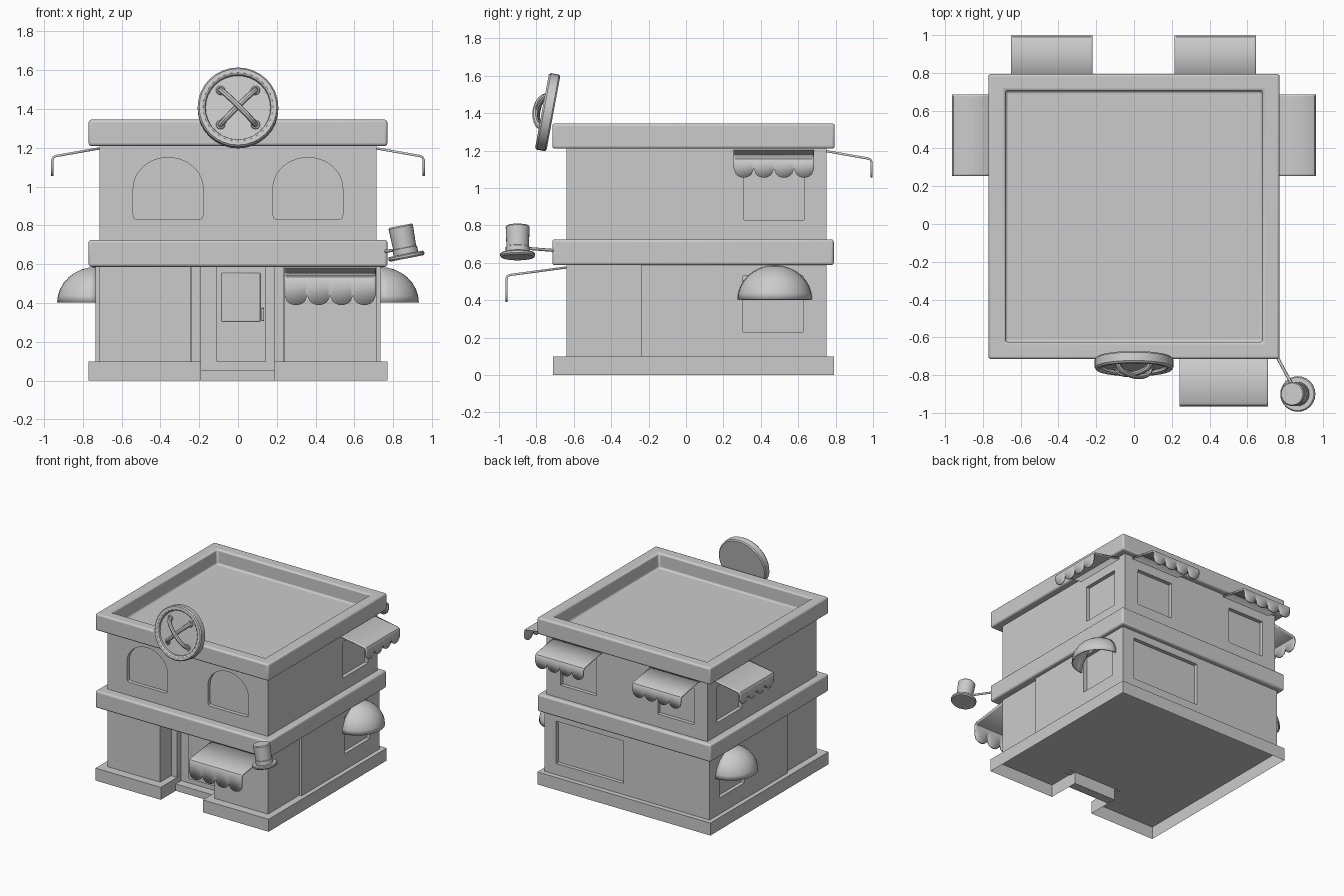
import bpy, bmesh, math
from mathutils import Matrix, Vector

if "Cube" in bpy.data.objects:
    bpy.data.objects.remove(bpy.data.objects["Cube"])


def finish(name, bm, smooth=False):
    bmesh.ops.recalc_face_normals(bm, faces=bm.faces)
    me = bpy.data.meshes.new(name)
    bm.to_mesh(me)
    bm.free()
    ob = bpy.data.objects.new(name, me)
    bpy.context.collection.objects.link(ob)
    if smooth:
        shade(ob)
    return ob


def shade(ob):
    bpy.ops.object.select_all(action='DESELECT')
    bpy.context.view_layer.objects.active = ob
    ob.select_set(True)
    bpy.ops.object.shade_smooth_by_angle(angle=math.radians(35))


def add_prism(bm, pts, a, b, mat=Matrix(), bottom=True):
    lo = [bm.verts.new(mat @ Vector((x, y, a))) for x, y in pts]
    hi = [bm.verts.new(mat @ Vector((x, y, b))) for x, y in pts]
    n = len(pts)
    for i in range(n):
        bm.faces.new((lo[i], lo[(i + 1) % n], hi[(i + 1) % n], hi[i]))
    bm.faces.new(hi)
    if bottom:
        bm.faces.new(lo[::-1])


def rect(x0, x1, y0, y1):
    return [(x0, y0), (x1, y0), (x1, y1), (x0, y1)]


def box(name, x0, x1, y0, y1, z0, z1, bevel=0):
    bm = bmesh.new()
    add_prism(bm, rect(x0, x1, y0, y1), z0, z1)
    ob = finish(name, bm)
    if bevel:
        m = ob.modifiers.new("bevel", 'BEVEL')
        m.width, m.segments = bevel, 3
        shade(ob)
    return ob


def lathe(name, prof, n):
    bm = bmesh.new()
    rings = []
    for r, h in prof:
        if r == 0:
            rings.append([bm.verts.new((0, 0, h))] * n)
        else:
            rings.append([bm.verts.new((r * math.cos(2 * math.pi * i / n),
                                        r * math.sin(2 * math.pi * i / n), h)) for i in range(n)])
    for A, B in zip(rings, rings[1:]):
        for i in range(n):
            j = (i + 1) % n
            bm.faces.new(list(dict.fromkeys((A[i], A[j], B[j], B[i]))))
    return finish(name, bm, True)


def tube(name, pts, radius):
    cu = bpy.data.curves.new(name, 'CURVE')
    cu.dimensions, cu.bevel_depth, cu.bevel_resolution, cu.use_fill_caps = '3D', radius, 2, True
    sp = cu.splines.new('POLY')
    sp.points.add(len(pts) - 1)
    for p, c in zip(sp.points, pts):
        p.co = (*c, 1)
    ob = bpy.data.objects.new(name, cu)
    bpy.context.collection.objects.link(ob)
    bpy.ops.object.select_all(action='DESELECT')
    bpy.context.view_layer.objects.active = ob
    ob.select_set(True)
    bpy.ops.object.convert(target='MESH')
    return bpy.context.object


# wall frames: local x along wall, local y up, local z outward
def wall(kind, d):
    ax = {'front': ((1, 0, 0), (0, -1, 0)), 'back': ((1, 0, 0), (0, 1, 0)),
          'right': ((0, 1, 0), (1, 0, 0)), 'left': ((0, 1, 0), (-1, 0, 0))}[kind]
    u, w = Vector(ax[0]), Vector(ax[1])
    m = Matrix((u, Vector((0, 0, 1)), w)).transposed().to_4x4()
    m.translation = w * d
    return m


def cut_windows(target, cuts):
    bm = bmesh.new()
    for kind, d, pts in cuts:
        add_prism(bm, pts, -0.03, 0.05, wall(kind, d))
    cutter = finish("window_cutter", bm)
    m = target.modifiers.new("windows", 'BOOLEAN')
    m.operation, m.solver, m.object = 'DIFFERENCE', 'EXACT', cutter
    bpy.ops.object.select_all(action='DESELECT')
    bpy.context.view_layer.objects.active = target
    bpy.ops.object.modifier_apply(modifier="windows")
    bpy.data.objects.remove(cutter)


# base plinth, open underneath, with entrance notch and step
bm = bmesh.new()
add_prism(bm, [(-.77, -.71), (-.19, -.71), (-.19, -.45), (.185, -.45), (.185, -.71),
               (.77, -.71), (.77, .79), (-.77, .79)], 0, .1, bottom=False)
finish("base_plinth", bm)
box("entrance_step", -.19, .185, -.52, -.45, 0, .055)

# ground floor: shop front with door recess, and rear walls
bm = bmesh.new()
add_prism(bm, [(-.715, -.64), (-.245, -.64), (-.245, -.45), (.24, -.45), (.24, -.64),
               (.715, -.64), (.715, -.24), (-.715, -.24)], .095, .6)
finish("shop_front", bm)
rear = box("ground_rear_walls", -.735, .735, -.24, .75, .095, .6)
cut_windows(rear, [('right', .735, rect(.305, .625, .23, .53)),
                   ('left', .735, rect(.305, .625, .23, .53)),
                   ('back', .75, rect(.03, .63, .19, .53))])

# door, posts, panel and handle
for n, x in (("left", -.217), ("right", .212)):
    box("door_post_" + n, x - .025, x + .025, -.5, -.45, .09, .6)
box("door_leaf", -.11, .145, -.47, -.44, .1, .59)
pane = box("door_panel", -.085, .115, -.478, -.46, .305, .555, .004)
box("door_handle", .12, .135, -.5, -.46, .31, .375, .004)

# bands and upper floor
box("middle_band", -.77, .77, -.715, .79, .587, .725, .014)
upper = box("upper_walls", -.715, .715, -.64, .75, .71, 1.22)


def arch(cx):
    pts = [(cx - .16, .83), (cx + .16, .83), (cx + .175, .837), (cx + .18, .855)]
    return pts + [(cx + .18 * math.cos(t), .99 + .16 * math.sin(t))
                  for t in [math.pi * i / 20 for i in range(21)]] + [(cx - .18, .855), (cx - .175, .837)]


cut_windows(upper, [('front', .64, arch(-.36)), ('front', .64, arch(.36)),
                    ('right', .715, rect(.31, .63, .83, 1.12)),
                    ('left', .715, rect(.31, .63, .83, 1.12)),
                    ('back', .75, rect(-.595, -.275, .83, 1.12)),
                    ('back', .75, rect(.27, .59, .83, 1.12))])

# parapet with sunken roof
bm = bmesh.new()
outer, inner = rect(-.77, .77, -.715, .795), rect(-.68, .68, -.625, .705)
loops = [[bm.verts.new((x, y, z)) for x, y in p] for p, z in
         ((outer, 1.21), (outer, 1.345), (inner, 1.345), (inner, 1.225))]
for A, B in zip(loops, loops[1:]):
    for i in range(4):
        bm.faces.new((A[i], A[(i + 1) % 4], B[(i + 1) % 4], B[i]))
bm.faces.new(loops[-1])
bm.faces.new(loops[0][::-1])
parapet = finish("parapet_roof", bm)
m = parapet.modifiers.new("bevel", 'BEVEL')
m.width, m.segments = .014, 3
shade(parapet)


# scalloped awnings
def awning(name, loc, turn, width, length, ztop, zedge, cusp, drop, scallops=4, seg=10):
    bm = bmesh.new()
    cols = []
    for i in range(scallops * seg + 1):
        t = (i % seg) / seg
        x = width * (i / (scallops * seg) - .5)
        low = cusp - drop * math.sqrt(max(0, 1 - (2 * t - 1) ** 2))
        prof = [(0, ztop), (-length + .02, zedge), (-length + .006, zedge - .006),
                (-length, zedge - .02), (-length, low)]
        cols.append([bm.verts.new((x, y, z)) for y, z in prof])
    for A, B in zip(cols, cols[1:]):
        for k in range(4):
            bm.faces.new((A[k], B[k], B[k + 1], A[k + 1]))
    ob = finish(name, bm)
    ob.location, ob.rotation_euler.z = loc, math.radians(turn)
    s = ob.modifiers.new("thickness", 'SOLIDIFY')
    s.thickness, s.offset = .012, 0
    shade(ob)


awning("front_awning", (.475, -.64, 0), 0, .47, .32, .575, .535, .44, .05)
for name, loc, turn in (("right_awning", (.715, .47, 0), 90), ("left_awning", (-.715, .47, 0), -90),
                        ("back_awning_left", (-.435, .75, 0), 180), ("back_awning_right", (.43, .75, 0), 180)):
    awning(name, loc, turn, .43, .242, 1.197, 1.158, 1.105, .05)

# quarter dome awnings over the side windows
for name, s in (("right_dome_awning", 1), ("left_dome_awning", -1)):
    bm = bmesh.new()
    bmesh.ops.create_uvsphere(bm, u_segments=32, v_segments=16, radius=1)
    bmesh.ops.delete(bm, geom=[v for v in bm.verts if v.co.z < -.01 or v.co.x * s < -.01], context='VERTS')
    bmesh.ops.transform(bm, matrix=Matrix.Diagonal((.195, .195, .178, 1)), verts=bm.verts)
    ob = finish(name, bm)
    ob.location = (s * .732, .475, .403)
    md = ob.modifiers.new("thickness", 'SOLIDIFY')
    md.thickness, md.offset = .01, 0
    shade(ob)

# button sign with crossed thread
place = Matrix.Translation((0, -.709, 1.4)) @ Matrix.Rotation(math.radians(79.5), 4, 'X')
parts = [lathe("button_sign", [(0, 0), (.2, 0), (.208, .008), (.208, .052), (.2, .062), (.18, .062),
                               (.17, .055), (.167, .04), (0, .04)], 32)]
for k, s in enumerate((1, -1)):
    pts = []
    for i in range(13):
        t = i / 6 - 1
        pts.append((.09 * t, .09 * t * s, .04 + (.045 + .012 * k) * math.sqrt(max(0, 1 - t * t))))
    parts.append(tube("thread_%d" % (k + 1), pts, .015))
    shade(parts[-1])
    for e in (-1, 1):
        bpy.ops.mesh.primitive_torus_add(major_radius=.018, minor_radius=.006, major_segments=16,
                                         minor_segments=6, location=(0, 0, 0))
        ring = bpy.context.object
        ring.name = "button_eyelet"
        ring.data.transform(Matrix.Translation((.09 * e, .09 * e * s, .042)))
        shade(ring)
        parts.append(ring)
for p in parts:
    p.matrix_world = place

# hanging hat sign and its rod
hat = lathe("hat_sign", [(0, 0), (.088, 0), (.094, .008), (.094, .018), (.088, .024), (.064, .024),
                         (.064, .055), (.06, .057), (.064, .165), (.058, .172), (0, .172)], 24)
hat.matrix_world = Matrix.Translation((.87, -.9, .63)) @ Matrix.Rotation(math.radians(-11), 4, 'Y')
tube("hat_rod", [(.75, -.69, .665), (.855, -.885, .68)], .008)
